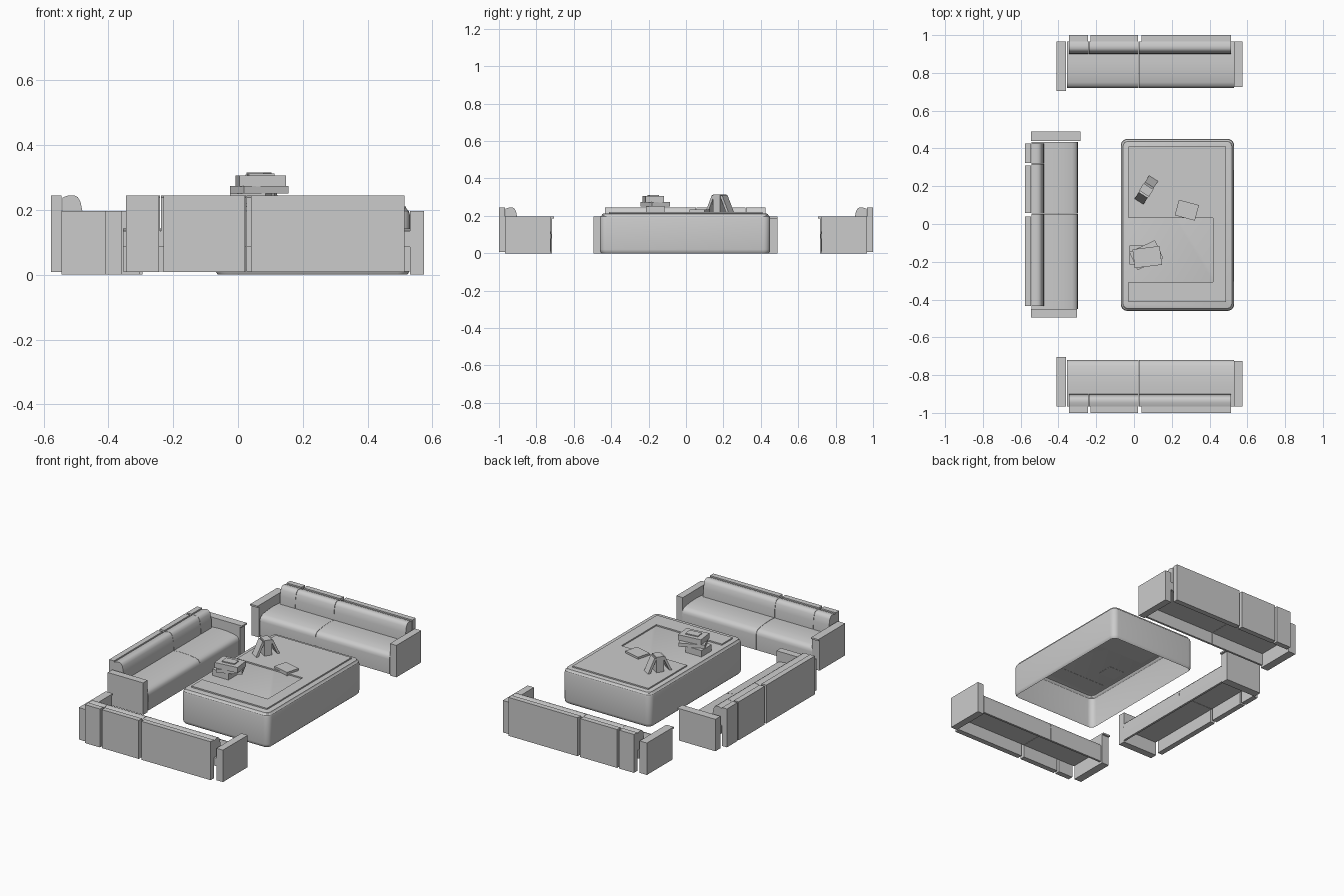
import bpy, bmesh, math
from mathutils import Matrix, Vector

if "Cube" in bpy.data.objects:
    bpy.data.objects.remove(bpy.data.objects["Cube"])


def finish(name, bm, smooth=False):
    bmesh.ops.recalc_face_normals(bm, faces=bm.faces[:])
    mesh = bpy.data.meshes.new(name)
    bm.to_mesh(mesh)
    bm.free()
    ob = bpy.data.objects.new(name, mesh)
    bpy.context.collection.objects.link(ob)
    if smooth:
        bpy.context.view_layer.objects.active = ob
        ob.select_set(True)
        bpy.ops.object.shade_smooth_by_angle(angle=math.radians(35))
        ob.select_set(False)
    return ob


def prism(name, profile, u0, u1, place, smooth=False):
    """Extrude a (depth, height) profile along u, then place it in the room."""
    bm = bmesh.new()
    face = bm.faces.new([bm.verts.new((u0, d, z)) for d, z in profile])
    ext = bmesh.ops.extrude_face_region(bm, geom=[face])
    for v in ext["geom"]:
        if isinstance(v, bmesh.types.BMVert):
            v.co.x = u1
    for v in bm.verts:
        v.co = place(*v.co)
    return finish(name, bm, smooth)


def rect(d0, d1, z0, z1):
    return [(d0, z0), (d1, z0), (d1, z1), (d0, z1)]


def block(name, centre, size, turn=0, tilt=0):
    bm = bmesh.new()
    m = (Matrix.Translation(centre) @ Matrix.Rotation(math.radians(turn), 4, 'Z')
         @ Matrix.Rotation(math.radians(tilt), 4, 'Y') @ Matrix.Diagonal((*size, 1)))
    bmesh.ops.create_cube(bm, size=1, matrix=m)
    return finish(name, bm)


# Sofa: u runs along its length, d runs from the back toward the seat front
SEAT = [(0.035, 0.085), (0.265, 0.085), (0.265, 0.01), (0.278, 0.01), (0.28, 0.10),
        (0.277, 0.115), (0.268, 0.127), (0.25, 0.134), (0.20, 0.141), (0.14, 0.143),
        (0.035, 0.135)]
CUSHION = [(0.035, 0.135), (0.10, 0.135), (0.098, 0.19), (0.091, 0.225), (0.083, 0.239),
           (0.072, 0.245), (0.055, 0.245), (0.035, 0.238)]


def sofa(label, place):
    for i, (a, b) in enumerate([(-0.345, -0.243), (-0.23, 0.022), (0.04, 0.513)]):
        prism(f"{label}_back_panel_{i}", rect(0, 0.033, 0.008, 0.245), a, b, place)
    for i, (a, b) in enumerate([(-0.345, -0.24), (-0.238, 0.024), (0.026, 0.513)]):
        prism(f"{label}_back_cushion_{i}", CUSHION, a, b, place, True)
    for i, (a, b) in enumerate([(-0.355, 0.024), (0.026, 0.53)]):
        prism(f"{label}_seat_{i}", SEAT, a, b, place, True)
    prism(f"{label}_wide_arm", rect(0.033, 0.283, 0, 0.187), -0.41, -0.36, place)
    prism(f"{label}_wide_arm_cap", rect(0.033, 0.295, 0.187, 0.197), -0.41, -0.36, place)
    prism(f"{label}_narrow_arm", rect(0.033, 0.275, 0, 0.197), 0.53, 0.574, place)


sofa("rear_sofa", lambda u, d, z: Vector((u, 1 - d, z)))
sofa("front_sofa", lambda u, d, z: Vector((u, d - 1, z)))
sofa("side_sofa", lambda u, d, z: Vector((d - 0.577, 0.08 - u, z)))

# Low table: hollow rounded shell, open underneath
TX, TY = 0.23, -0.005


def rounded_ring(bm, inset, z, radius=0.035, steps=6):
    hx, hy, r = 0.30 - inset, 0.455 - inset, max(radius - inset * 0.5, 0.01)
    ring = []
    for q, (sx, sy) in enumerate([(1, 1), (-1, 1), (-1, -1), (1, -1)]):
        for k in range(steps + 1):
            a = math.pi / 2 * (q + k / steps)
            ring.append(bm.verts.new((TX + sx * (hx - r) + r * math.cos(a),
                                      TY + sy * (hy - r) + r * math.sin(a), z)))
    return ring


bm = bmesh.new()
outline = [(0.008, 0), (0.002, 0.008), (0, 0.02), (0, 0.185), (0.003, 0.197),
           (0.010, 0.203), (0.012, 0.210), (0.018, 0.212)]
rings = [rounded_ring(bm, i, z) for i, z in outline]
for lo, hi in zip(rings, rings[1:]):
    for k in range(len(lo)):
        n = (k + 1) % len(lo)
        bm.faces.new((lo[k], lo[n], hi[n], hi[k]))
bm.faces.new(rings[-1])
finish("table_body", bm, True)

# Raised C-shaped panel on the table top
bm = bmesh.new()
panel = [(-0.03, 0.41), (-0.03, 0.033), (0.418, 0.033), (0.418, -0.307),
         (-0.03, -0.307), (-0.03, -0.413), (0.487, -0.413), (0.487, 0.41)]
face = bm.faces.new([bm.verts.new((x, y, 0.211)) for x, y in panel])
ext = bmesh.ops.extrude_face_region(bm, geom=[face])
bmesh.ops.translate(bm, vec=(0, 0, 0.009),
                    verts=[v for v in ext["geom"] if isinstance(v, bmesh.types.BMVert)])
finish("table_top_panel", bm)

# Stack of books and a loose book
block("stack_box", (0.03, -0.165, 0.231), (0.11, 0.10, 0.04))
block("stack_book_low", (0.065, -0.165, 0.262), (0.15, 0.105, 0.022), 25)
block("stack_book_mid", (0.07, -0.175, 0.289), (0.145, 0.10, 0.034), 7)
block("stack_book_top", (0.07, -0.175, 0.309), (0.08, 0.05, 0.006), 7)
block("loose_book", (0.28, 0.073, 0.222), (0.11, 0.085, 0.022), -15)

# Ornament: upright block with two leaning boards
ORN = Vector((0.065, 0.18, 0))
along = Vector((math.cos(math.radians(58)), math.sin(math.radians(58)), 0))
block("ornament_core", ORN + Vector((0, 0, 0.265)), (0.045, 0.062, 0.10), 58)
for s, side in ((-1, "left"), (1, "right")):
    block(f"ornament_{side}_board", ORN + along * s * 0.046 + Vector((0, 0, 0.262)),
          (0.014, 0.056, 0.10), 58, -s * 24)
